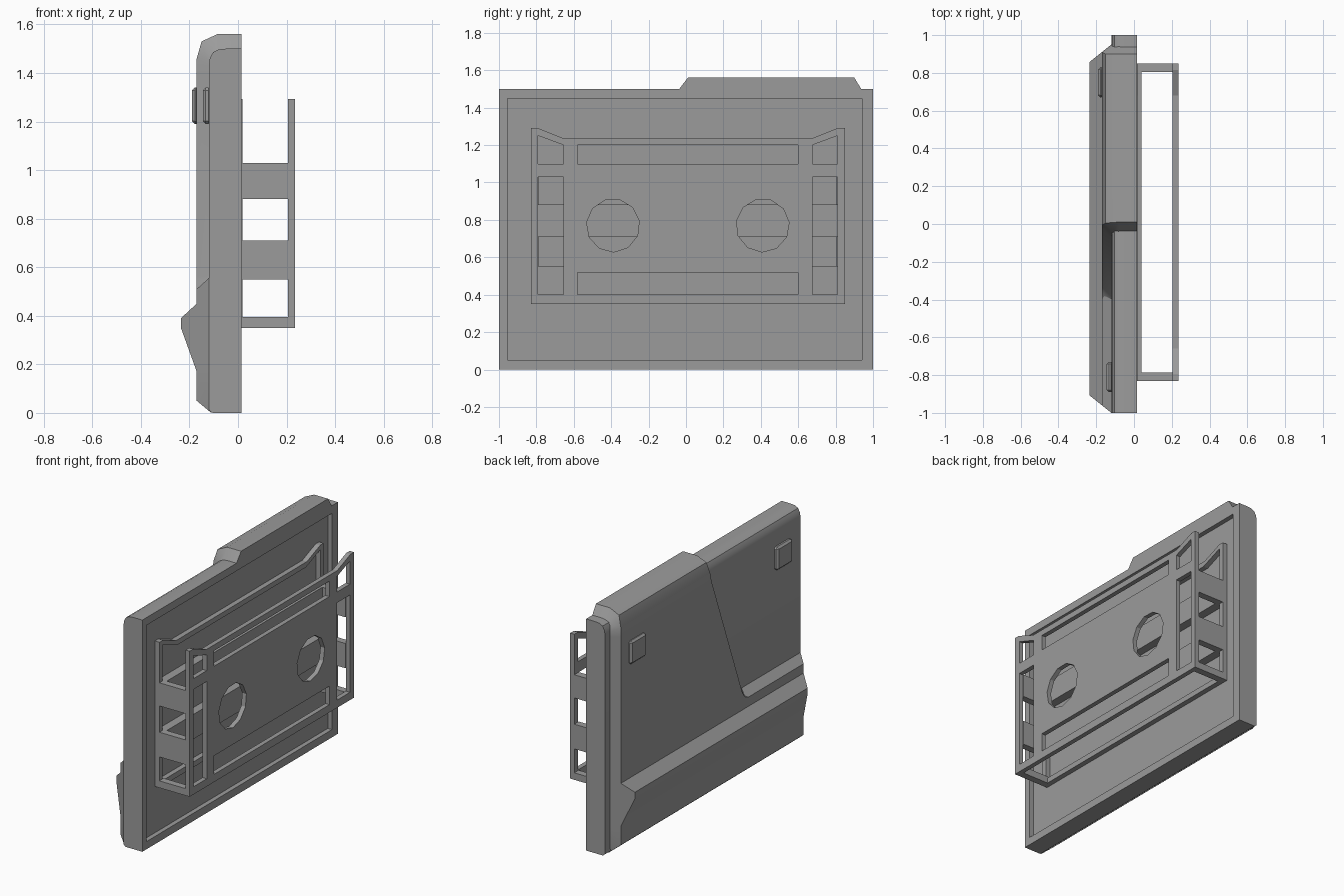
import bpy, bmesh, math
from mathutils import Matrix

if "Cube" in bpy.data.objects:
    bpy.data.objects.remove(bpy.data.objects["Cube"])

GREY = bpy.data.materials.new("dark_grey")
GREY.diffuse_color = (.33, .33, .33, 1)
GREY.use_nodes = True
GREY.node_tree.nodes["Principled BSDF"].inputs["Base Color"].default_value = GREY.diffuse_color


def finish(name, bm, smooth=True):
    bmesh.ops.remove_doubles(bm, verts=bm.verts, dist=1e-4)
    bmesh.ops.recalc_face_normals(bm, faces=bm.faces)
    for f in bm.faces:
        f.smooth = False
    me = bpy.data.meshes.new(name)
    bm.to_mesh(me)
    bm.free()
    me.materials.append(GREY)
    ob = bpy.data.objects.new(name, me)
    bpy.context.collection.objects.link(ob)
    if smooth:
        bpy.ops.object.select_all(action='DESELECT')
        ob.select_set(True)
        bpy.context.view_layer.objects.active = ob
        bpy.ops.object.shade_smooth_by_angle(angle=math.radians(32))
    return ob


def loft(name, sections, closed, caps):
    """Skin a list of equal-length point lists; caps lists the section indices to close."""
    bm = bmesh.new()
    rows = [[bm.verts.new(p) for p in s] for s in sections]
    n = len(rows[0])
    for a, b in zip(rows, rows[1:]):
        for i in range(n if closed else n - 1):
            j = (i + 1) % n
            bm.faces.new((a[i], a[j], b[j], b[i]))
    for c in caps:
        bm.faces.new(rows[c])
    return finish(name, bm)


def box(name, x, y, z, bevel=0):
    bm = bmesh.new()
    bmesh.ops.create_cube(bm, size=1)
    for v in bm.verts:
        v.co = [(r[0] + r[1]) / 2 + c * (r[1] - r[0]) for r, c in zip((x, y, z), v.co)]
    if bevel:
        bmesh.ops.bevel(bm, geom=bm.edges[:], offset=bevel, segments=1, affect='EDGES')
    return finish(name, bm, False)


def plate(name, loops, x0, x1):
    """Flat plate in the y-z plane; the first loop is the outline, the rest are holes."""
    cu = bpy.data.curves.new(name, 'CURVE')
    cu.dimensions, cu.fill_mode, cu.extrude = '2D', 'BOTH', (x1 - x0) / 2
    for pts in loops:
        sp = cu.splines.new('POLY')
        sp.points.add(len(pts) - 1)
        for p, (y, z) in zip(sp.points, pts):
            p.co = (y, z, 0, 1)
        sp.use_cyclic_u = True
    tmp = bpy.data.objects.new(name + "_outline", cu)
    bpy.context.collection.objects.link(tmp)
    me = bpy.data.meshes.new_from_object(tmp.evaluated_get(bpy.context.evaluated_depsgraph_get()))
    bpy.data.objects.remove(tmp)
    bm = bmesh.new()
    bm.from_mesh(me)
    bpy.data.meshes.remove(me)
    # local x -> y, local y -> z, local z -> x
    bm.transform(Matrix(((0, 0, 1, (x0 + x1) / 2), (1, 0, 0, 0), (0, 1, 0, 0), (0, 0, 0, 1))))
    return finish(name, bm, False)


def rect(y0, y1, z0, z1):
    return [(y0, z0), (y1, z0), (y1, z1), (y0, z1)]


# Door slab with a rounded outer top edge
prof = [(-.105, 0), (-.12, .012), (-.12, 1.43), (-.116, 1.46), (-.103, 1.485),
        (-.08, 1.497), (-.05, 1.5), (-.015, 1.5), (-.015, 0)]
loft("door_slab", [[(x, y, z) for x, z in prof] for y in (-1, 1)], True, (0, 1))

# Raised rim around the inner face
plate("inner_rim", [rect(-1, 1, 0, 1.5), rect(-.955, .94, .05, 1.45)], -.015, .015)


def taper(x):
    return .8 * max(0, -.12 - x)


# Lower outer panel with the long ridge, ends tapered
lower = [(-.11, 0), (-.17, .05), (-.17, .17), (-.235, .35), (-.235, .39), (-.17, .45), (-.17, .51), (-.12, .555)]
loft("lower_outer_panel",
     [[(-.12 if z else -.11, -1, z), (x, -1 + taper(x), z), (x, .95 - taper(x), z),
       (-.12 if z else -.11, .95, z)] for x, z in lower], False, ())

# Upper outer panel with slanted edge, rolling over the top as a hump: x, z, y edge, base x, base z
upper = [(-.17, .51, -.40, -.12, .51), (-.17, .525, -.36, -.12, .54), (-.17, .56, -.335, -.12, .565),
         (-.17, 1.40, -.02, -.12, 1.40), (-.17, 1.46, -.005, -.12, 1.43), (-.15, 1.53, .005, -.112, 1.47),
         (-.085, 1.56, .01, -.08, 1.495), (.015, 1.56, .01, .015, 1.495)]
secs = []
for x, z, y, bx, bz in upper:
    y1 = .95 - taper(x) if z < 1.5 else .90
    secs.append([(bx, y - .05, bz), (x, y, z), (x, y1, z), (bx, .95 if z < 1.5 else .94, bz)])
loft("upper_outer_panel", secs, False, (-1,))

# Small square pads on the outer face
box("pad_rear", (-.19, -.16), (.67, .83), (1.19, 1.34), .012)
box("pad_front", (-.145, -.11), (-.89, -.73), (1.19, 1.34), .012)

# Storage rack front plate with windows and two round holes, mirrored about its centre
C = .01


def mirror(pts):
    return [(2 * C - y, z) for y, z in reversed(pts)]


half = [(-.66, 1.238), (-.795, 1.292), (-.83, 1.292), (-.83, .35)]
outline = half + mirror(half)
side = [rect(-.79, -.655, .40, 1.03), [(-.79, 1.10), (-.655, 1.10), (-.655, 1.20), (-.79, 1.25)]]
circle = [(-.39 + .142 * math.cos(math.tau * (i + .3) / 11), .77 + .142 * math.sin(math.tau * (i + .3) / 11))
          for i in range(11)]
holes = side + [circle]
holes += [mirror(h) for h in holes]
holes += [rect(-.58, .60, .40, .52), rect(-.58, .60, 1.10, 1.20)]
plate("rack_front_plate", [outline] + holes, .205, .235)

# Matching thin rack frame against the door
inner_half = [(-.65, 1.205), (-.79, 1.26), (-.80, 1.26), (-.80, .385)]
plate("rack_back_frame", [outline, inner_half + mirror(inner_half)], -.02, .018)

# Two straps across the back, with arms reaching out to the front plate
ends = ((-.83, -.785), (.805, .85))
for i, z in enumerate(((.55, .71), (.88, 1.03))):
    box(f"strap_{i}", (-.02, .04), (-.785, .805), z)
    for j, y in enumerate(ends):
        box(f"strap_arm_{i}_{j}", (-.02, .205), y, z)

# Bottom end bars of the rack
for j, y in enumerate(ends):
    box(f"rack_bottom_bar_{j}", (-.02, .205), y, (.35, .395))
